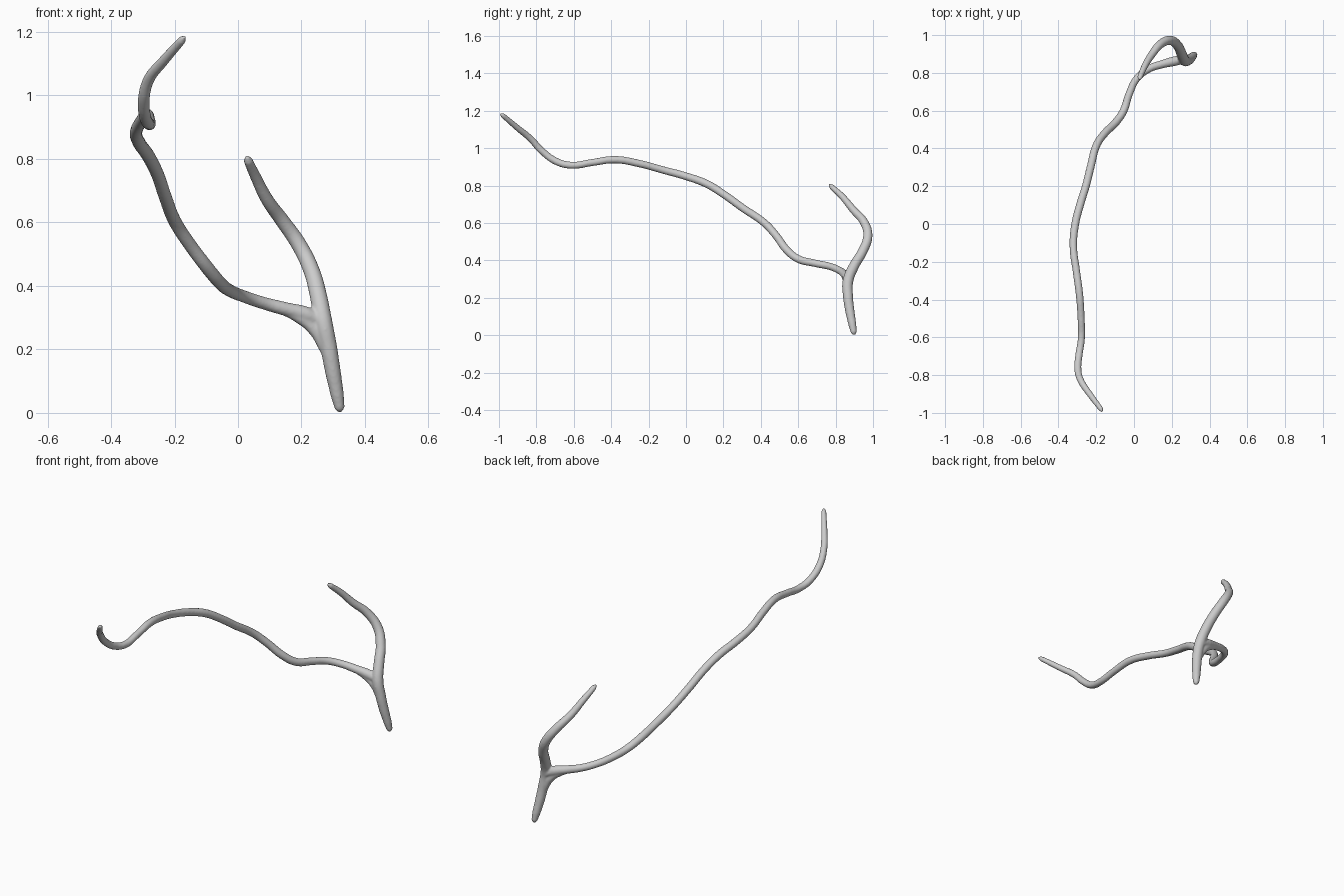
import bpy

# Paths as (x, y, z, radius)
trunk = [
    (.322, .900, .002, .006), (.320, .897, .015, .016), (.312, .889, .06, .0215),
    (.299, .876, .13, .025), (.285, .866, .21, .027), (.268, .866, .29, .029),
    (.253, .898, .37, .0275), (.231, .945, .45, .026), (.192, .972, .53, .025),
    (.140, .952, .605, .023), (.093, .895, .67, .0205), (.055, .832, .745, .0175),
    (.032, .778, .795, .0145), (.027, .764, .808, .006)]

long_branch = [
    (.266, .872, .285, .022), (.215, .862, .309, .026), (.15, .846, .327, .022),
    (.08, .822, .346, .020), (.015, .77, .368, .0195), (-.025, .69, .385, .020),
    (-.055, .60, .408, .021), (-.095, .54, .455, .0215), (-.155, .48, .535, .021),
    (-.197, .42, .60, .021), (-.23, .30, .683, .021), (-.255, .20, .755, .021),
    (-.283, .11, .81, .0215), (-.311, 0, .85, .021), (-.321, -.12, .883, .020),
    (-.305, -.25, .918, .020), (-.288, -.38, .939, .020), (-.280, -.50, .924, .019),
    (-.279, -.61, .909, .019), (-.291, -.69, .928, .0195), (-.297, -.77, .985, .019),
    (-.281, -.83, 1.05, .018), (-.235, -.90, 1.108, .0165),
    (-.177, -.978, 1.174, .0135), (-.168, -.992, 1.185, .006)]

# Web that fills the fork under the long branch
web = [(.13, .842, .328, .014), (.195, .857, .300, .020),
       (.240, .865, .262, .020), (.278, .867, .19, .016)]

# Round tapered tubes along the paths
curve = bpy.data.curves.new("branch", 'CURVE')
curve.dimensions = '3D'
curve.bevel_depth = 1.0
curve.bevel_resolution = 5
curve.resolution_u = 8
curve.use_fill_caps = True
for path in (trunk, long_branch, web):
    spline = curve.splines.new('BEZIER')
    spline.bezier_points.add(len(path) - 1)
    for bp, (x, y, z, r) in zip(spline.bezier_points, path):
        bp.co = (x, y, z)
        bp.radius = r
        bp.handle_left_type = bp.handle_right_type = 'AUTO'

branch = bpy.data.objects.new("branch", curve)
bpy.context.collection.objects.link(branch)
bpy.context.view_layer.objects.active = branch
branch.select_set(True)
bpy.ops.object.convert(target='MESH')
branch = bpy.context.view_layer.objects.active

# Fuse the tubes into one skin and soften the fork
remesh = branch.modifiers.new("fuse", 'REMESH')
remesh.mode = 'VOXEL'
remesh.voxel_size = 0.005
remesh.use_smooth_shade = True
smooth = branch.modifiers.new("soften", 'SMOOTH')
smooth.factor = 0.5
smooth.iterations = 5
bpy.ops.object.shade_smooth()
